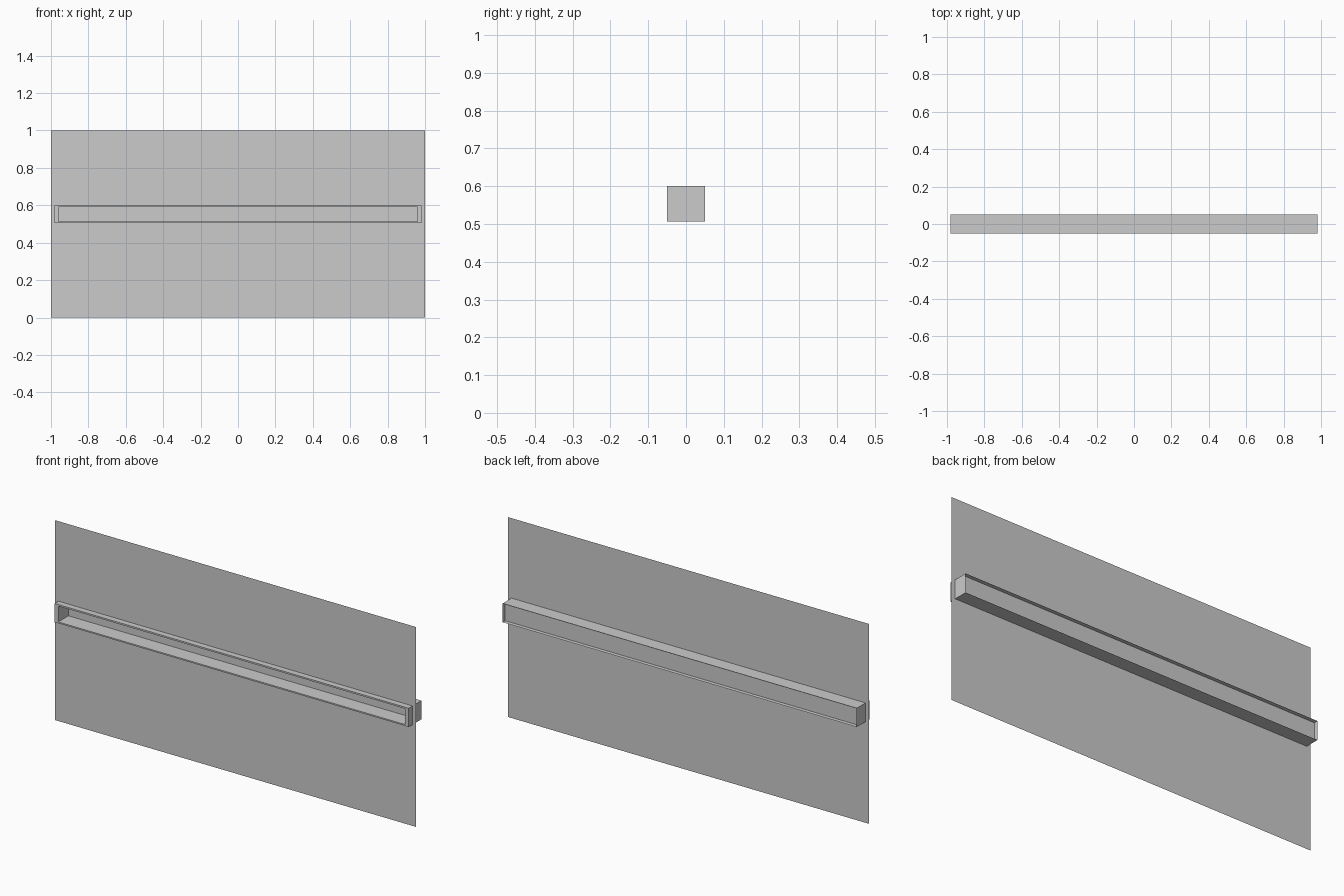
import bpy, bmesh

if "Cube" in bpy.data.objects:
    bpy.data.objects.remove(bpy.data.objects["Cube"])


def rect(bm, x, z0, z1, y):
    """Rectangular loop of four vertices facing the front."""
    return [bm.verts.new(p) for p in ((-x, y, z0), (x, y, z0), (x, y, z1), (-x, y, z1))]


def bridge(bm, a, b):
    """Join two rectangular loops with four quads."""
    for i in range(4):
        j = (i + 1) % 4
        bm.faces.new((a[i], a[j], b[j], b[i]))


def finish(bm, name):
    mesh = bpy.data.meshes.new(name)
    bm.to_mesh(mesh)
    bm.free()
    obj = bpy.data.objects.new(name, mesh)
    bpy.context.collection.objects.link(obj)
    return obj


OUTER = (0.98, 0.506, 0.60)
INNER = (0.96, 0.513, 0.592)

# Thin wall panel with an opening for the niche
bm = bmesh.new()
bridge(bm, rect(bm, 1.0, 0.0, 1.0, -0.02), rect(bm, *OUTER, -0.02))
finish(bm, "wall_panel")

# Niche casing: outer walls, front rim and inner walls
bm = bmesh.new()
loops = [rect(bm, *OUTER, 0.05), rect(bm, *OUTER, -0.05),
         rect(bm, *INNER, -0.05), rect(bm, *INNER, 0.03)]
for a, b in zip(loops, loops[1:]):
    bridge(bm, a, b)
finish(bm, "niche_casing")

# Back of the niche, set in from the rear edge
bm = bmesh.new()
bm.faces.new(rect(bm, *OUTER, 0.03))
finish(bm, "niche_back")
